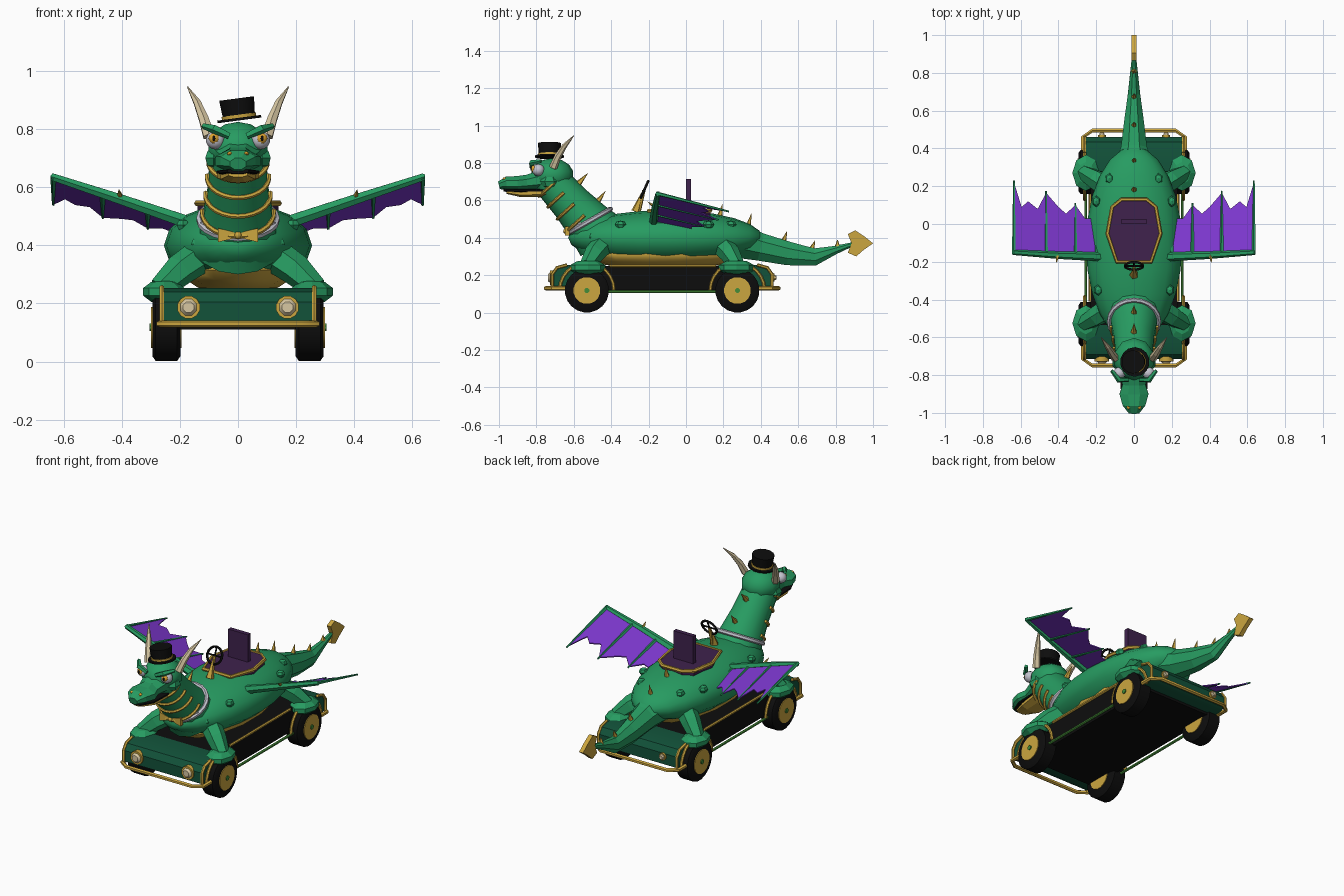
import bpy, bmesh, math
from mathutils import Vector as V, Matrix

COL = {"green": (0.02, 0.33, 0.12), "dark_green": (0.006, 0.085, 0.042), "gold": (0.60, 0.38, 0.05),
       "purple": (0.21, 0.04, 0.64), "dark_purple": (0.05, 0.016, 0.075), "black": (0.004, 0.004, 0.004),
       "cream": (0.68, 0.57, 0.36), "pale_grey": (0.55, 0.55, 0.62), "amber": (0.75, 0.38, 0.03),
       "leaf_green": (0.06, 0.27, 0.04)}
MATS = {}
for k, c in COL.items():
    MATS[k] = bpy.data.materials.new(k)
    MATS[k].diffuse_color = (*c, 1)


def finish(name, bm, mat, smooth=40):
    bmesh.ops.recalc_face_normals(bm, faces=bm.faces)
    for f in bm.faces:
        f.smooth = smooth > 0
    for e in bm.edges:
        e.smooth = e.calc_face_angle(0) < math.radians(smooth)
    me = bpy.data.meshes.new(name)
    bm.to_mesh(me)
    bm.free()
    me.materials.append(MATS[mat])
    ob = bpy.data.objects.new(name, me)
    bpy.context.collection.objects.link(ob)
    return ob


def loft(name, pts, radii, mat, sides=8, smooth=40, cyclic=False):
    """Rings swept along pts; radii is one number or a list of numbers / (across, up) pairs."""
    pts = [V(p) for p in pts]
    n = len(pts)
    if not isinstance(radii, list):
        radii = [radii] * n
    bm, rings, ref = bmesh.new(), [], None
    for i, p in enumerate(pts):
        a = pts[(i - 1) % n] if cyclic or i else p
        b = pts[(i + 1) % n] if cyclic or i < n - 1 else p
        t = (b - a).normalized()
        if ref is None:
            ref = V((1, 0, 0)) if abs(t.x) < 0.8 else V((0, 0, 1))
        ref = (ref - t * ref.dot(t)).normalized()
        up = t.cross(ref)
        r = radii[i] if isinstance(radii[i], tuple) else (radii[i], radii[i])
        ang = [2 * math.pi * (k + 0.5) / sides for k in range(sides)]
        rings.append([bm.verts.new(p + ref * math.cos(q) * r[0] + up * math.sin(q) * r[1]) for q in ang])
    for i in range(n if cyclic else n - 1):
        A, B = rings[i], rings[(i + 1) % n]
        for k in range(sides):
            bm.faces.new((A[k], A[(k + 1) % sides], B[(k + 1) % sides], B[k]))
    if not cyclic:
        bm.faces.new(rings[0])
        bm.faces.new(rings[-1])
    return finish(name, bm, mat, smooth)


def ball(name, c, r, mat, seg=12, rings=8, smooth=60, axis="Z"):
    bm = bmesh.new()
    bmesh.ops.create_uvsphere(bm, u_segments=seg, v_segments=rings, radius=1)
    if axis == "Y":
        bmesh.ops.rotate(bm, verts=bm.verts, matrix=Matrix.Rotation(math.pi / 2, 3, "X"))
    bmesh.ops.scale(bm, verts=bm.verts, vec=r)
    bmesh.ops.translate(bm, verts=bm.verts, vec=c)
    return finish(name, bm, mat, smooth)


def prism(name, outline, offset, mat):
    bm = bmesh.new()
    f = bm.faces.new([bm.verts.new(p) for p in outline])
    g = bmesh.ops.extrude_face_region(bm, geom=[f])["geom"]
    bmesh.ops.translate(bm, verts=[v for v in g if isinstance(v, bmesh.types.BMVert)], vec=offset)
    return finish(name, bm, mat, 30)


def box(name, lo, hi, mat):
    (x, y, z), (X, Y, Z) = lo, hi
    return prism(name, [(x, y, z), (X, y, z), (X, Y, z), (x, Y, z)], (0, 0, Z - z), mat)


def spike(name, base, tip, r=0.014, mat="gold"):
    return loft(name, [base, tip], [r, 0.001], mat, 5, 0)


def arc(c, u, v, a0, a1, n):
    c, u, v = V(c), V(u), V(v)
    angs = [math.radians(a0 + (a1 - a0) * i / n) for i in range(n + 1)]
    return [c + u * math.cos(a) + v * math.sin(a) for a in angs]


# Chassis, hoods and bumpers
box("chassis", (-0.23, -0.62, 0.11), (0.23, 0.38, 0.25), "black")
for end, y0, s in (("front", -0.715, 1), ("rear", 0.46, -1)):
    prof = [(0.03, 0.125), (0, 0.14), (0, 0.205), (0.025, 0.24), (0.08, 0.253), (0.18, 0.253), (0.18, 0.125)]
    prism(end + "_hood", [(-0.255, y0 + s * a, z) for a, z in prof], (0.51, 0, 0), "dark_green")
    bump = [(-0.27, 0.13), (-0.27, 0.0), (-0.22, -0.035), (0.22, -0.035), (0.27, 0.0), (0.27, 0.13)]
    loft(end + "_bumper", [(x, y0 + s * a, 0.13) for x, a in bump], 0.012, "gold", 6)
    trim = [(0.0, 0.14), (0.0, 0.205), (0.025, 0.24), (0.08, 0.255)]
    for x in (-0.262, 0.262):
        loft(end + "_hood_trim", [(x, y0 + s * a, z) for a, z in trim], 0.009, "gold", 6)
    for x in (-0.17, 0.17):
        y = y0 - s * 0.012
        r = 0.04 if s > 0 else 0.022
        loft(end + "_lamp_ring", [(x, y0 + s * 0.03, 0.187), (x, y, 0.187)], r, "gold", 12)
        loft(end + "_lamp_lens", [(x, y, 0.187), (x, y - s * 0.012, 0.187)], [r * 0.75, r * 0.5], "cream", 8)

for s in (-1, 1):
    loft("side_rail", [(s * 0.255, -0.43, 0.112), (s * 0.255, 0.18, 0.112)], 0.008, "leaf_green", 6)
    loft("side_trim", [(s * 0.235, -0.41, 0.25), (s * 0.235, 0.16, 0.25)], 0.008, "gold", 6)
    for end, y, d in (("front", -0.53, 1), ("rear", 0.275, -1)):
        # Wheels with hubs, wheel arch trims
        xs = (0.198, 0.21, 0.283, 0.295)
        loft(end + "_wheel", [(s * x, y, 0.118) for x in xs], [0.1, 0.118, 0.118, 0.1], "black", 20)
        loft(end + "_hub", [(s * 0.194, y, 0.118), (s * 0.299, y, 0.118)], 0.072, "gold", 16)
        loft(end + "_hub_cap", [(s * 0.299, y, 0.118), (s * 0.304, y, 0.118)], 0.014, "leaf_green", 8)
        loft(end + "_arch_trim", arc((s * 0.262, y, 0.12), (0, 0.145, 0), (0, 0, 0.145), 0, 180, 12),
             0.009, "gold", 6)
        # Draped legs and paws
        ball(end + "_paw", (s * 0.255, y + d * 0.005, 0.24), (0.075, 0.1, 0.042), "green", 8, 5, 0)
        loft(end + "_leg", [(s * 0.27, y, 0.25), (s * 0.2, y + d * 0.04, 0.315), (s * 0.12, y + d * 0.09, 0.37)],
             [0.04, 0.055, 0.06], "green", 6, 0)

# Body, belly and skin lumps
ball("body", (0, -0.11, 0.4), (0.255, 0.52, 0.148), "green", 16, 12, 60, "Y")
ball("belly", (0, -0.12, 0.315), (0.2, 0.44, 0.085), "gold", 14, 8)
for s in (-1, 1):
    for x, y, z in ((0.14, -0.5, 0.405), (0.19, -0.35, 0.47), (0.2, 0.12, 0.47), (0.13, 0.24, 0.47)):
        ball("skin_lump", (s * x, y, z), (0.024, 0.03, 0.022), "green", 6, 4, 0)

# Tail with spade tip
loft("tail", [(0, 0.27, 0.385), (0, 0.4, 0.35), (0, 0.55, 0.315), (0, 0.69, 0.297), (0, 0.8, 0.335), (0, 0.92, 0.375)],
     [(0.12, 0.1), (0.075, 0.08), (0.055, 0.068), (0.035, 0.05), (0.022, 0.024), (0.008, 0.008)], "green", 8, 0)
spade = [(0.885, 0.37), (0.865, 0.42), (0.905, 0.44), (0.95, 0.41), (1, 0.37), (0.95, 0.335), (0.91, 0.3), (0.865, 0.32)]
prism("tail_spade", [(-0.013, y, z) for y, z in spade], (0.026, 0, 0), "gold")

# Spikes down neck, back and tail
for y, z, h, lean in ((-0.575, 0.69, 0.055, 0.05), (-0.475, 0.59, 0.06, 0.045), (-0.27, 0.54, 0.115, 0.04),
                      (0.18, 0.51, 0.07, 0.015), (0.33, 0.45, 0.08, 0.02), (0.52, 0.375, 0.06, 0.02),
                      (0.67, 0.335, 0.05, 0.02), (0.81, 0.35, 0.04, 0.0)):
    spike("back_spike", (0, y, z), (0, y + lean, z + h), 0.024 if h > 0.1 else 0.017)

# Cockpit: padded well, gold rim, seat back, steering wheel
half = [(0.065, 0.13), (0.115, 0.09), (0.14, -0.05), (0.09, -0.2)]
rim = half + [(-x, y) for x, y in reversed(half)]
prism("seat_well", [(x, y, 0.48) for x, y in rim], (0, 0, 0.07), "dark_purple")
loft("cockpit_rim", [(x, y, 0.545) for x, y in rim], 0.011, "gold", 6, 40, True)
box("seat_back", (-0.066, 0.0, 0.54), (0.066, 0.026, 0.715), "dark_purple")
loft("steering_column", [(0, -0.25, 0.54), (0, -0.225, 0.655)], 0.009, "gold", 6)
tilt = V((0, 0.02, 0.045))
loft("steering_wheel", arc((0, -0.222, 0.658), (0.048, 0, 0), tilt, 0, 337.5, 15), 0.007, "black", 6, 60, True)
for u in (V((0.046, 0, 0)), tilt):
    loft("steering_spoke", [V((0, -0.222, 0.658)) - u, V((0, -0.222, 0.658)) + u], 0.005, "black", 5)


# Wings: sheet sloping back from the arm, jagged trailing edge, finger bones
def wing_pt(s, x, y, lift=0):
    return (s * x, y, 0.485 + (x - 0.2) * 0.345 - 0.25 * (y + 0.15) + lift)


edge = [(0.17, 0.02), (0.2, 0.03), (0.26, 0.03), (0.31, 0.1), (0.36, 0.055), (0.4, 0.09), (0.465, 0.165),
        (0.51, 0.08), (0.56, 0.12), (0.595, 0.09), (0.635, 0.22)]
for s in (-1, 1):
    bm = bmesh.new()
    for lift in (-0.003, 0.003):
        a = [bm.verts.new(wing_pt(s, x, -0.155, lift)) for x, y in edge]
        b = [bm.verts.new(wing_pt(s, x, y, lift)) for x, y in edge]
        for i in range(len(edge) - 1):
            bm.faces.new((a[i], a[i + 1], b[i + 1], b[i]))
    bm.verts.ensure_lookup_table()
    n = len(edge)
    for i in range(n - 1):
        j = n + i
        bm.faces.new([bm.verts[k] for k in (j, j + 1, j + 1 + 2 * n, j + 2 * n)])
    finish("wing_membrane", bm, "purple", 0)
    loft("wing_arm", [(s * 0.13, -0.175, 0.465), (s * 0.4, -0.165, 0.557), (s * 0.64, -0.15, 0.636)],
         [0.026, 0.02, 0.014], "green", 6, 0)
    for x, y in (edge[1], edge[3], edge[6], edge[10]):
        loft("wing_finger", [wing_pt(s, x, -0.16), wing_pt(s, x, y + 0.01)], [0.011, 0.005], "green", 5, 0)
    spike("wing_spike", (s * 0.405, -0.165, 0.565), (s * 0.41, -0.205, 0.592), 0.012)

# Neck, throat bands, collar and bow tie
loft("neck", [(0, -0.45, 0.4), (0, -0.53, 0.49), (0, -0.61, 0.58), (0, -0.7, 0.68), (0, -0.74, 0.73)],
     [0.15, 0.125, 0.108, 0.1, 0.095], "green", 14, 50)
for y, z, r in ((-0.55, 0.513, 0.123), (-0.605, 0.575, 0.112), (-0.66, 0.635, 0.106), (-0.71, 0.69, 0.102)):
    loft("throat_band", arc((0, y, z), (r, 0, 0), (0, -0.74 * r, -0.67 * r), -5, 185, 14), 0.009, "gold", 6)
loft("collar", arc((0, -0.515, 0.49), (0.132, 0, 0), (0, -0.112, -0.064), 0, 342, 19), 0.013, "pale_grey", 6, 40, True)
for s in (-1, 1):
    loft("bow_tie", [(0, -0.638, 0.435), (s * 0.068, -0.635, 0.435)], [(0.01, 0.008), (0.034, 0.018)], "gold", 4, 0)
    loft("collar_point", [(s * 0.07, -0.61, 0.47), (s * 0.125, -0.555, 0.475)], [0.02, 0.008], "pale_grey", 4, 0)
ball("bow_knot", (0, -0.645, 0.435), (0.014, 0.012, 0.014), "gold", 6, 4)

# Head, snout and jaw
ball("head", (0, -0.715, 0.735), (0.11, 0.115, 0.09), "green", 10, 7, 35)
loft("snout", [(0, -0.76, 0.71), (0, -0.85, 0.695), (0, -0.9, 0.69), (0, -0.96, 0.69), (0, -1.0, 0.68)],
     [(0.09, 0.06), (0.066, 0.045), (0.083, 0.043), (0.065, 0.04), (0.03, 0.022)], "green", 8, 0)
loft("mouth", [(0, -0.76, 0.652), (0, -0.9, 0.652), (0, -0.975, 0.656)],
     [(0.08, 0.012), (0.075, 0.012), (0.04, 0.01)], "black", 8)
loft("jaw", [(0, -0.74, 0.645), (0, -0.88, 0.635), (0, -0.96, 0.644)],
     [(0.08, 0.03), (0.065, 0.02), (0.035, 0.01)], "gold", 8, 0)
for s in (-1, 1):
    ball("nostril", (s * 0.028, -0.968, 0.715), (0.011, 0.014, 0.008), "amber", 6, 4)
    ball("eyeball", (s * 0.078, -0.79, 0.762), (0.034, 0.034, 0.032), "pale_grey", 10, 7)
    ball("iris", (s * 0.082, -0.813, 0.768), (0.019, 0.016, 0.019), "amber", 8, 6)
    ball("pupil", (s * 0.083, -0.826, 0.768), (0.006, 0.006, 0.01), "black", 6, 4)
    loft("brow", [(s * 0.03, -0.825, 0.777), (s * 0.08, -0.825, 0.8), (s * 0.118, -0.775, 0.81)],
         [0.012, 0.016, 0.01], "green", 5, 0)
    ball("cheek", (s * 0.085, -0.73, 0.7), (0.032, 0.05, 0.035), "green", 6, 4, 0)
    loft("horn", [(s * 0.1, -0.71, 0.775), (s * 0.118, -0.685, 0.835), (s * 0.14, -0.65, 0.89), (s * 0.174, -0.6, 0.946)],
         [0.022, 0.019, 0.014, 0.002], "cream", 6, 0)

# Tilted top hat
base, up = V((0.005, -0.73, 0.83)), V((-0.13, 0.0, 0.99))
for name, a, b, r0, r1, m in (("hat_brim", 0, 0.009, 0.078, 0.078, "black"), ("hat_band", 0.009, 0.02, 0.061, 0.061, "gold"),
                              ("hat_crown", 0.005, 0.076, 0.056, 0.062, "black")):
    loft(name, [base + up * a, base + up * b], [r0, r1], m, 14)
